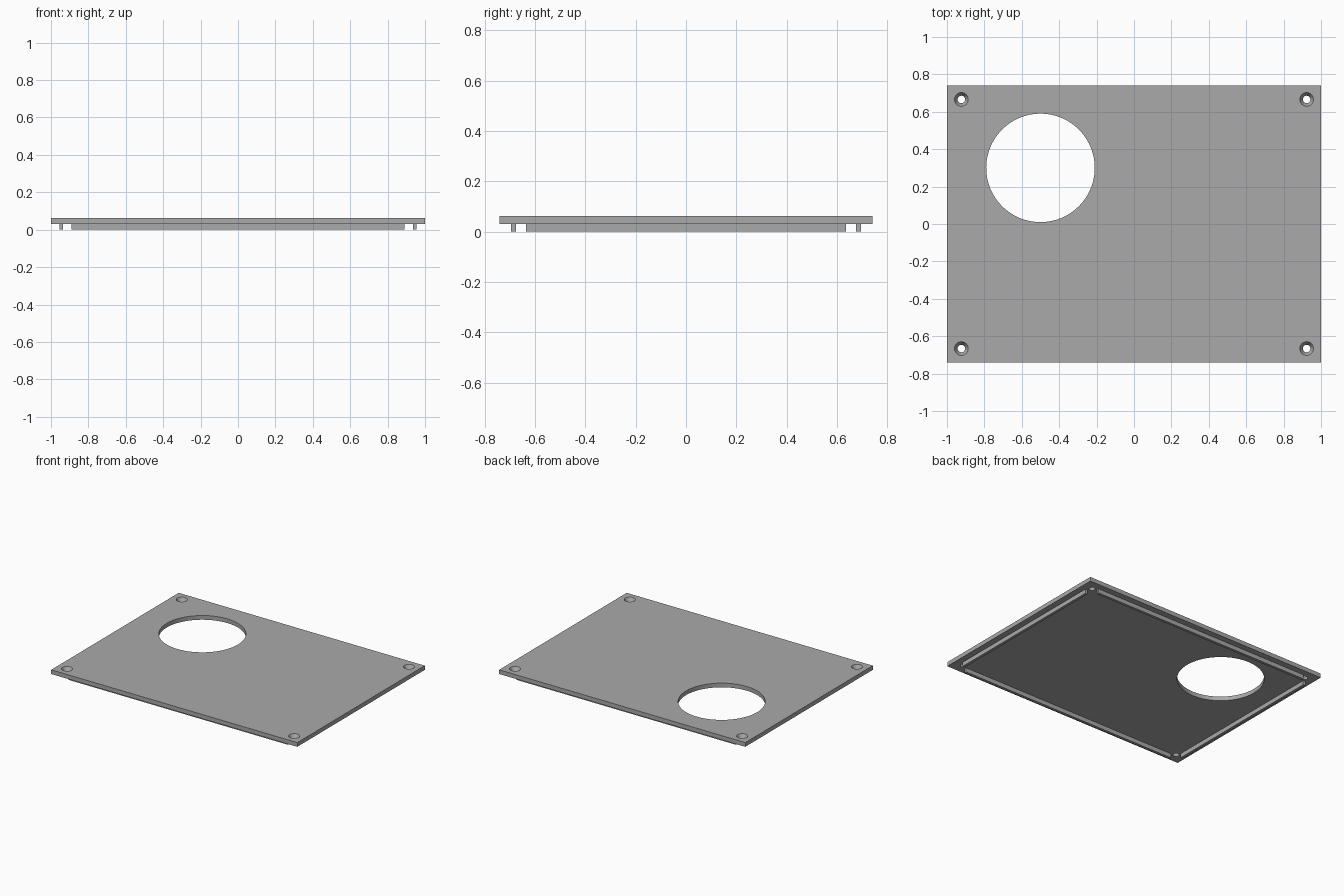
import bpy

if "Cube" in bpy.data.objects:
    bpy.data.objects.remove(bpy.data.objects["Cube"], do_unlink=True)

HALF_X, HALF_Y = 1.0, 0.74
MID, TOP = 0.031, 0.062
INSET, WALL = 0.045, 0.019

grey = bpy.data.materials.new("plain grey")
grey.use_nodes = True
COLOUR = (0.4, 0.4, 0.4, 1)
grey.diffuse_color = COLOUR
grey.node_tree.nodes["Principled BSDF"].inputs["Base Color"].default_value = COLOUR


def box(name, x, y, z, sx, sy, sz):
    bpy.ops.mesh.primitive_cube_add(size=1, location=(x, y, z))
    ob = bpy.context.object
    ob.name = name
    ob.scale = (sx, sy, sz)
    bpy.ops.object.transform_apply(location=False, rotation=False, scale=True)
    ob.data.materials.append(grey)
    return ob


def cut(target, x, y, z0, z1, r0, r1, sides):
    """Subtract a round hole that may taper from r0 below to r1 above."""
    bpy.ops.mesh.primitive_cone_add(vertices=sides, radius1=r0, radius2=r1,
                                    depth=z1 - z0, location=(x, y, (z0 + z1) / 2))
    cutter = bpy.context.object
    cutter.hide_render = True
    mod = target.modifiers.new("hole", 'BOOLEAN')
    mod.operation = 'DIFFERENCE'
    mod.solver = 'EXACT'
    mod.object = cutter
    bpy.context.view_layer.objects.active = target
    bpy.ops.object.modifier_apply(modifier=mod.name)
    bpy.data.objects.remove(cutter, do_unlink=True)


# Lid plate with the large round opening
plate = box("lid_plate", 0, 0, (MID + TOP) / 2, 2 * HALF_X, 2 * HALF_Y, TOP - MID)
cut(plate, -0.5, 0.3, 0, 0.1, 0.29, 0.29, 96)

# Countersunk screw holes in the corners
for sx in (-1, 1):
    for sy in (-1, 1):
        x, y = sx * 0.923, sy * 0.666
        cut(plate, x, y, 0, 0.1, 0.02, 0.02, 24)
        cut(plate, x, y, MID, TOP + 0.0001, 0.02, 0.037, 24)

# Locating ridges under the lid, stopping short of the screw holes
for s, side_x, side_y in ((-1, "right", "front"), (1, "left", "back")):
    box("ridge_" + side_y, 0, s * (HALF_Y - INSET - WALL / 2), MID / 2,
        1.78, WALL, MID)
    box("ridge_" + side_x, s * (HALF_X - INSET - WALL / 2), 0, MID / 2,
        WALL, 1.27, MID)

# Smooth hole walls, crisp edges
bpy.ops.object.select_all(action='DESELECT')
plate.select_set(True)
bpy.context.view_layer.objects.active = plate
bpy.ops.object.shade_smooth_by_angle(angle=0.5)
